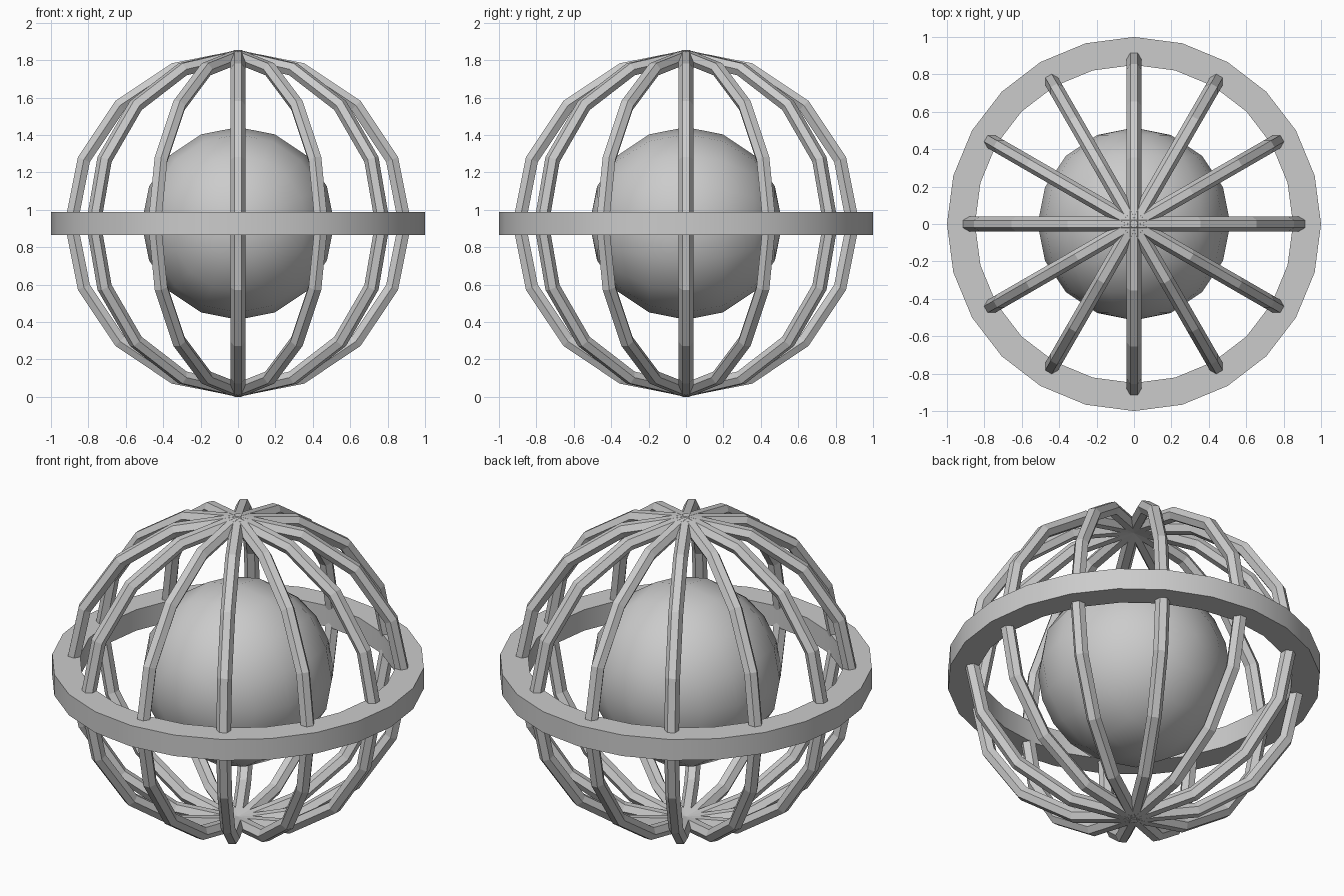
import bpy
import bmesh
from math import cos, sin, pi, radians
from mathutils import Matrix, Vector

MID = 0.927          # height of the equator

if "Cube" in bpy.data.objects:
    bpy.data.objects.remove(bpy.data.objects["Cube"], do_unlink=True)

grey = bpy.data.materials.new("light_grey")
grey.use_nodes = True
grey.diffuse_color = (0.6, 0.6, 0.6, 1)
grey.node_tree.nodes["Principled BSDF"].inputs["Base Color"].default_value = (0.6, 0.6, 0.6, 1)


def finish(bm, name, smooth_angle=None):
    """Turn a bmesh into an object centred on the equator height."""
    bmesh.ops.recalc_face_normals(bm, faces=bm.faces)
    mesh = bpy.data.meshes.new(name)
    bm.to_mesh(mesh)
    bm.free()
    mesh.materials.append(grey)
    obj = bpy.data.objects.new(name, mesh)
    bpy.context.collection.objects.link(obj)
    obj.location.z = MID
    if smooth_angle:
        bpy.ops.object.select_all(action='DESELECT')
        obj.select_set(True)
        bpy.context.view_layer.objects.active = obj
        bpy.ops.object.shade_smooth_by_angle(angle=radians(smooth_angle))
    return obj


def sweep(profile, steps):
    """Revolve a closed (radius, height) profile around z."""
    bm = bmesh.new()
    loops = [[bm.verts.new((r * cos(a), r * sin(a), z)) for r, z in profile]
             for a in (2 * pi * i / steps for i in range(steps))]
    n = len(profile)
    for i in range(steps):
        here, after = loops[i], loops[(i + 1) % steps]
        for j in range(n):
            k = (j + 1) % n
            bm.faces.new((here[j], after[j], after[k], here[k]))
    return bm


# Core ball, with its poles on the front-back axis
ball = bmesh.new()
bmesh.ops.create_uvsphere(ball, u_segments=16, v_segments=8, radius=0.515,
                          matrix=Matrix.Rotation(pi / 2, 4, 'X'))
finish(ball, "core_ball", 60)

# Flat band around the equator
finish(sweep([(0.85, -0.062), (1, -0.062), (1, 0.062), (0.85, 0.062)], 24),
       "equator_band", 30)

# Six upright hoops of hexagonal bar, making twelve ribs
BAR, HOOP = 0.04, 0.892
hexagon = [(HOOP + BAR * cos(a), BAR * sin(a))
           for a in (pi / 6 + pi / 3 * i for i in range(6))]
for i in range(6):
    hoop = sweep(hexagon, 16)
    turn = Matrix.Rotation(i * pi / 6, 4, 'Z') @ Matrix.Rotation(pi / 2, 4, 'X')
    bmesh.ops.transform(hoop, matrix=turn, verts=hoop.verts)
    finish(hoop, f"cage_hoop_{i + 1}")
